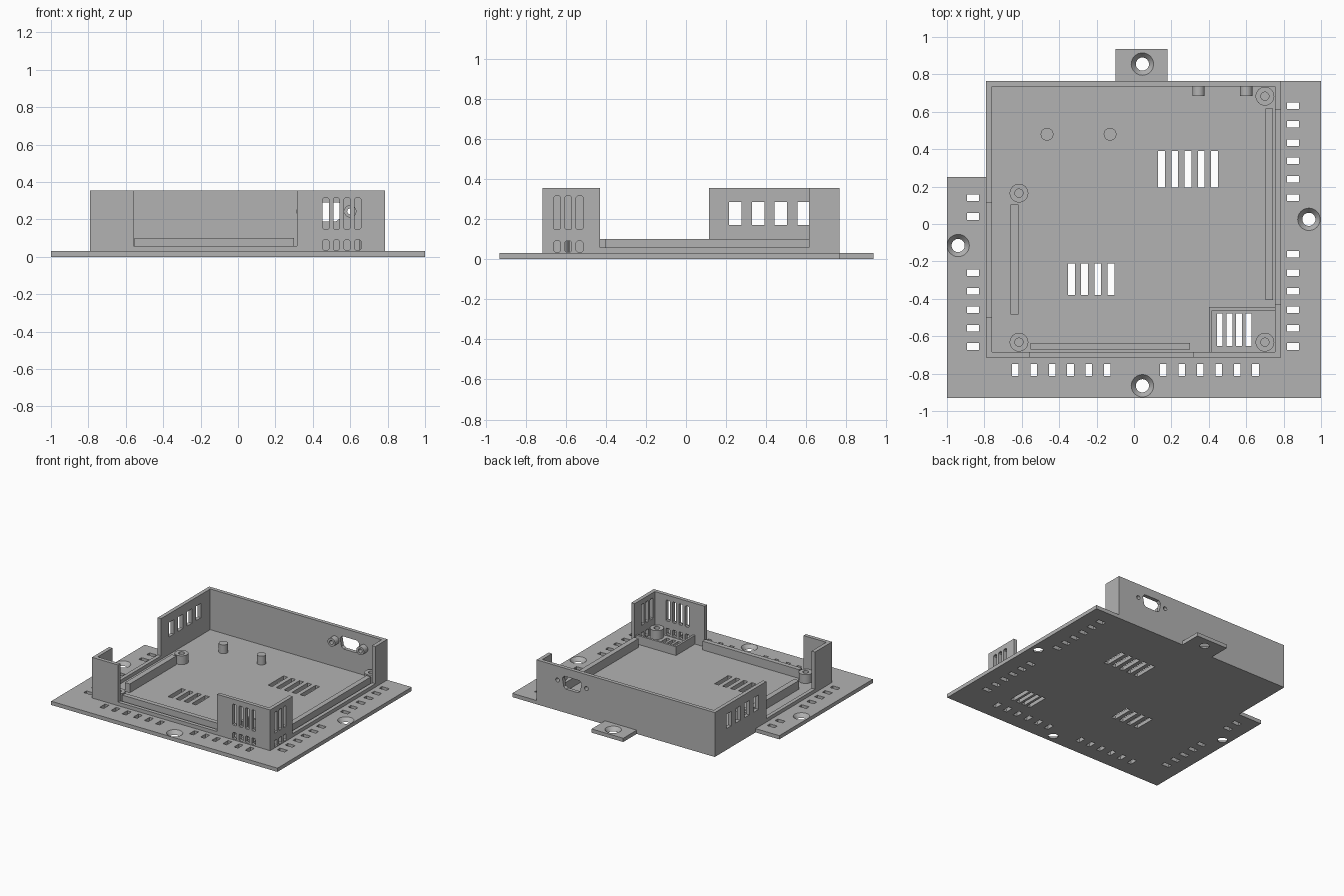
import bpy, bmesh, math
from mathutils import Vector

cube = bpy.data.objects.get("Cube")
if cube:
    bpy.data.objects.remove(cube, do_unlink=True)

grey = bpy.data.materials.new("plain grey")
grey.use_nodes = True
GREY = (0.45, 0.45, 0.45, 1)
grey.diffuse_color = GREY
grey.node_tree.nodes["Principled BSDF"].inputs["Base Color"].default_value = GREY


def place(axis, u, v, w):
    """Map profile coordinates (u, v) and depth w to space."""
    return Vector({"x": (w, u, v), "y": (u, w, v), "z": (u, v, w)}[axis])


def prism(bm, pts, axis, a, b, end_pts=None):
    """Extrude a profile along an axis, optionally to a second profile."""
    lo = [bm.verts.new(place(axis, u, v, a)) for u, v in pts]
    hi = [bm.verts.new(place(axis, u, v, b)) for u, v in end_pts or pts]
    n = len(pts)
    faces = [bm.faces.new(lo[::-1]), bm.faces.new(hi)]
    for i in range(n):
        j = (i + 1) % n
        faces.append(bm.faces.new((lo[i], lo[j], hi[j], hi[i])))
    bmesh.ops.recalc_face_normals(bm, faces=faces)


def rect(u0, u1, v0, v1):
    return [(u0, v0), (u1, v0), (u1, v1), (u0, v1)]


def rounded(u, v0, v1, r):
    """Slot profile with softened corners, centred on u."""
    c = 0.4 * r
    return [(u - r + c, v0), (u + r - c, v0), (u + r, v0 + c), (u + r, v1 - c),
            (u + r - c, v1), (u - r + c, v1), (u - r, v1 - c), (u - r, v0 + c)]


def circle(u, v, r, n=32):
    return [(u + r * math.cos(math.tau * i / n), v + r * math.sin(math.tau * i / n))
            for i in range(n)]


def make(name, solid, cuts=()):
    """Build an object from one prism and subtract the listed prisms."""
    def new_object(label, prisms):
        bm = bmesh.new()
        for p in prisms:
            prism(bm, *p)
        mesh = bpy.data.meshes.new(label)
        bm.to_mesh(mesh)
        bm.free()
        mesh.materials.append(grey)
        ob = bpy.data.objects.new(label, mesh)
        bpy.context.collection.objects.link(ob)
        return ob

    ob = new_object(name, [solid])
    bpy.ops.object.select_all(action="DESELECT")
    ob.select_set(True)
    bpy.context.view_layer.objects.active = ob
    if cuts:
        cutter = new_object(name + "_cutter", cuts)
        cutter.hide_render = True
        mod = ob.modifiers.new("openings", "BOOLEAN")
        mod.operation, mod.solver, mod.object = "DIFFERENCE", "EXACT", cutter
        bpy.ops.object.modifier_apply(modifier=mod.name)
        bpy.data.objects.remove(cutter, do_unlink=True)
    bpy.ops.object.shade_smooth_by_angle(angle=math.radians(30))
    return ob


T = 0.03                                   # plate and wall thickness
H, LOW, RAIL = 0.355, 0.058, 0.10          # tall wall, sill and rail heights
X0, X1, Y0, Y1 = -0.79, 0.785, -0.715, 0.765

# Base plate with its slots and countersunk mounting holes
plate = [(-1, -0.93), (1, -0.93), (1, Y1), (0.18, Y1), (0.18, 0.935),
         (-0.10, 0.935), (-0.10, Y1), (X0, Y1), (X0, 0.25), (-1, 0.25)]
cuts = []


def slot(x, y, w, d):
    cuts.append((rect(x - w / 2, x + w / 2, y - d / 2, y + d / 2), "z", -0.05, 0.08))


for i in range(6):
    step = 0.0985 * i
    slot(0.85, 0.14 + step, 0.065, 0.035)
    slot(0.85, -0.655 + step, 0.065, 0.035)
    slot(-0.635 + step, -0.78, 0.035, 0.065)
    slot(0.157 + step, -0.78, 0.035, 0.065)
for i in range(5):
    slot(-0.86, -0.655 + 0.0985 * i, 0.065, 0.035)
    slot(0.147 + 0.0708 * i, 0.293, 0.037, 0.195)
for y in (0.04, 0.14):
    slot(-0.86, y, 0.065, 0.035)
for i in range(4):
    slot(-0.334 + 0.07 * i, -0.295, 0.037, 0.17)
    slot(0.459 + 0.051 * i, -0.565, 0.031, 0.175)
for x, y in ((-0.94, -0.115), (0.935, 0.025), (0.045, -0.865), (0.045, 0.855)):
    # the cone runs past both faces so the rims are clean
    cuts.append((circle(x, y, 0.027), "z", -0.01, T + 0.01, circle(x, y, 0.068)))
make("base_plate", (plate, "z", 0, T), cuts)


# Walls that drop to a low sill between two tall ends
def notched(start, gap0, gap1, end):
    return [(start, T), (end, T), (end, H), (gap1, H), (gap1, LOW),
            (gap0, LOW), (gap0, H), (start, H)]


def vents(centres, axis, a, b):
    return [(rounded(c, lo, hi, 0.017), axis, a, b)
            for c in centres for lo, hi in ((0.036, 0.09), (0.147, 0.315))]


make("front_wall", (notched(X0, -0.56, 0.315, X1), "y", Y0, Y0 + T),
     vents([0.47 + 0.0565 * i for i in range(4)], "y", Y0 - 0.02, Y0 + T + 0.02))
make("left_wall", (notched(Y0 + T, -0.43, 0.613, Y1 - T), "x", X1 - T, X1),
     vents([-0.643 + 0.056 * i for i in range(3)], "x", X1 - T - 0.02, X1 + 0.02))
make("right_wall", (notched(Y0 + T, -0.50, 0.115, Y1 - T), "x", X0, X0 + T),
     [(rect(y - 0.031, y + 0.031, 0.17, 0.285), "x", X0 - 0.02, X0 + T + 0.02)
      for y in (0.245, 0.36, 0.473, 0.587)])

# Back wall with connector opening and two screw holes
BOSSES = (0.345, 0.60)
connector = [(0.42, 0.19), (0.525, 0.19), (0.545, 0.205), (0.557, 0.27),
             (0.54, 0.29), (0.405, 0.29), (0.388, 0.27), (0.40, 0.205)]
holes = [(circle(x, 0.243, 0.016, 24), "y", 0.6, 0.8) for x in BOSSES]
make("back_wall", (rect(X0, X1, T, H), "y", Y1 - T, Y1),
     [(connector, "y", 0.7, 0.8)] + holes)
for name, x, hole in zip(("outer_a", "outer_b"), BOSSES, holes):
    make("screw_boss_" + name[-1], (circle(x, 0.243, 0.033), "y", 0.685, Y1 - T), [hole])

# Support rails inside the low walls
for name, box in (("right_rail", (-0.66, -0.617, -0.485, 0.105)),
                  ("front_rail", (-0.553, 0.30, -0.672, -0.635)),
                  ("left_rail", (0.703, 0.743, -0.405, 0.617))):
    make(name, (rect(*box), "z", T, RAIL))

# Low rim around the corner vent
rim = [(0.40, Y0 + T), (0.417, Y0 + T), (0.417, -0.462), (X1 - T, -0.462),
       (X1 - T, -0.445), (0.40, -0.445)]
make("corner_vent_rim", (rim, "z", T, RAIL))

# Hollow posts and plain pegs
for i, (x, y) in enumerate(((-0.615, 0.165), (-0.615, -0.632), (0.70, -0.632), (0.70, 0.683))):
    make(f"hollow_post_{i + 1}", (circle(x, y, 0.05), "z", T, RAIL),
         [(circle(x, y, 0.022, 24), "z", T - 0.02, RAIL + 0.02)])
for i, x in enumerate((-0.465, -0.128)):
    make(f"locating_peg_{i + 1}", (circle(x, 0.48, 0.034), "z", T, RAIL))
